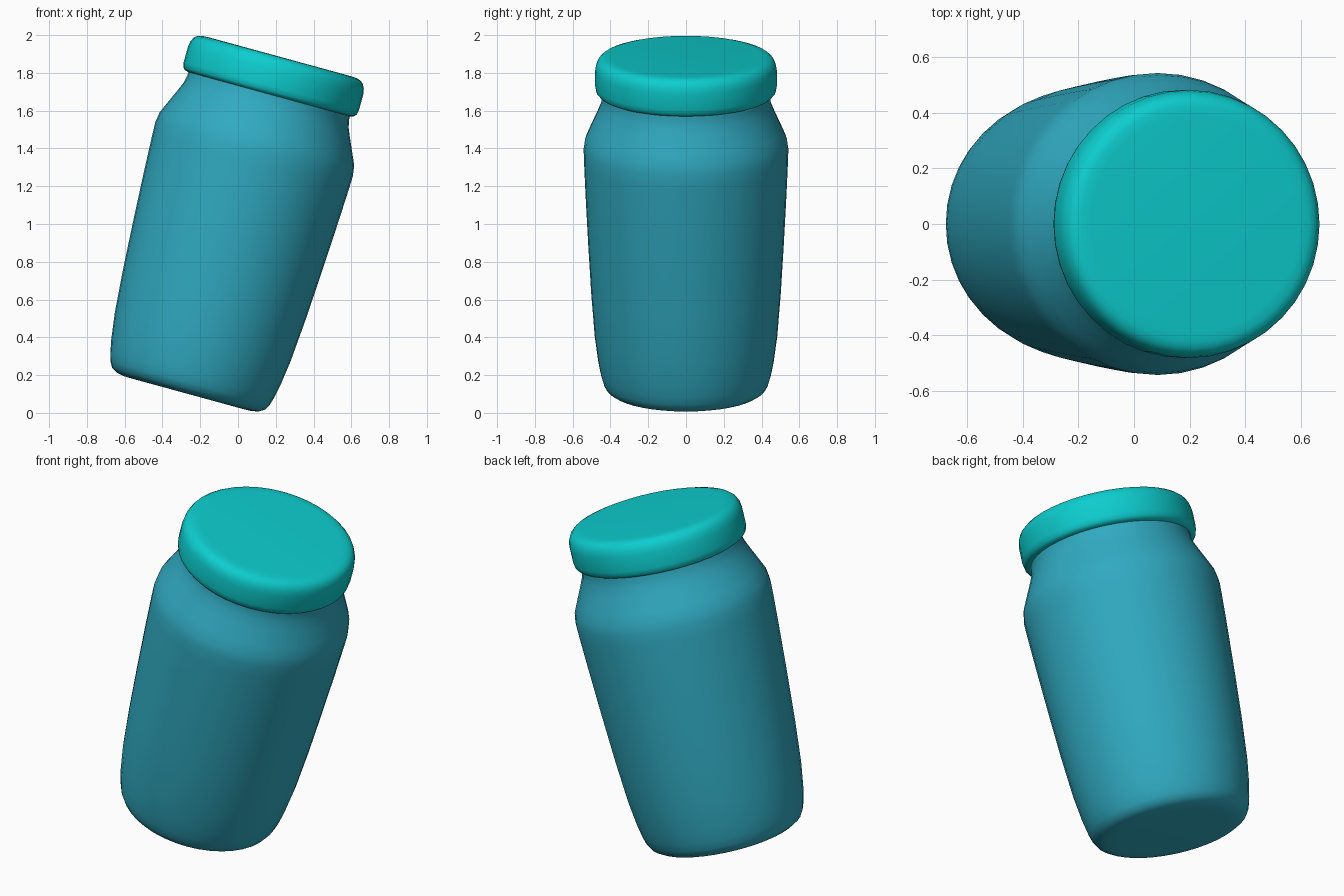
import bpy, bmesh, math

if "Cube" in bpy.data.objects:
    bpy.data.objects.remove(bpy.data.objects["Cube"])

SEGMENTS = 40
TILT = math.radians(15.3)
BASE = (-0.276, 0, 0.0755)   # foot of the tilted centre line


def material(name, rgb):
    m = bpy.data.materials.new(name)
    m.diffuse_color = (*rgb, 1)
    m.use_nodes = True
    m.node_tree.nodes["Principled BSDF"].inputs["Base Color"].default_value = m.diffuse_color
    return m


def lathe(name, profile, mat):
    """Turn a (radius, height) profile into a closed, capped solid."""
    bm = bmesh.new()
    rings = []
    for r, h in profile:
        rings.append([bm.verts.new((r * math.cos(a), r * math.sin(a), h))
                      for a in (2 * math.pi * i / SEGMENTS for i in range(SEGMENTS))])
    for low, high in zip(rings, rings[1:]):
        for i in range(SEGMENTS):
            j = (i + 1) % SEGMENTS
            bm.faces.new((low[i], low[j], high[j], high[i]))
    bm.faces.new(list(reversed(rings[0])))
    bm.faces.new(rings[-1])
    bmesh.ops.recalc_face_normals(bm, faces=bm.faces)
    mesh = bpy.data.meshes.new(name)
    bm.to_mesh(mesh)
    bm.free()
    mesh.materials.append(mat)
    obj = bpy.data.objects.new(name, mesh)
    bpy.context.collection.objects.link(obj)
    obj.location = BASE
    obj.rotation_euler = (0, TILT, 0)
    bpy.ops.object.select_all(action='DESELECT')
    obj.select_set(True)
    bpy.context.view_layer.objects.active = obj
    bpy.ops.object.shade_smooth_by_angle(angle=math.radians(40))
    return obj


jar_blue = material("jar blue", (0.03, 0.40, 0.53))
lid_teal = material("lid turquoise", (0.004, 0.61, 0.62))

# Jar: rounded foot, slightly flaring wall, shoulder and neck
lathe("jar_body", [
    (0.30, 0.027), (0.35, 0.028), (0.39, 0.036), (0.42, 0.055), (0.437, 0.085),
    (0.450, 0.13), (0.464, 0.20), (0.483, 0.34), (0.502, 0.58), (0.518, 0.85),
    (0.532, 1.12), (0.540, 1.30), (0.542, 1.37), (0.534, 1.425), (0.510, 1.48),
    (0.474, 1.56), (0.453, 1.61), (0.444, 1.65), (0.442, 1.75),
], jar_blue)

# Lid: short rounded disc overhanging the neck
lathe("lid", [
    (0.40, 1.675), (0.445, 1.671), (0.464, 1.676), (0.476, 1.69), (0.481, 1.715),
    (0.481, 1.80), (0.476, 1.83), (0.465, 1.853), (0.448, 1.868),
    (0.425, 1.875), (0.39, 1.877),
], lid_teal)
